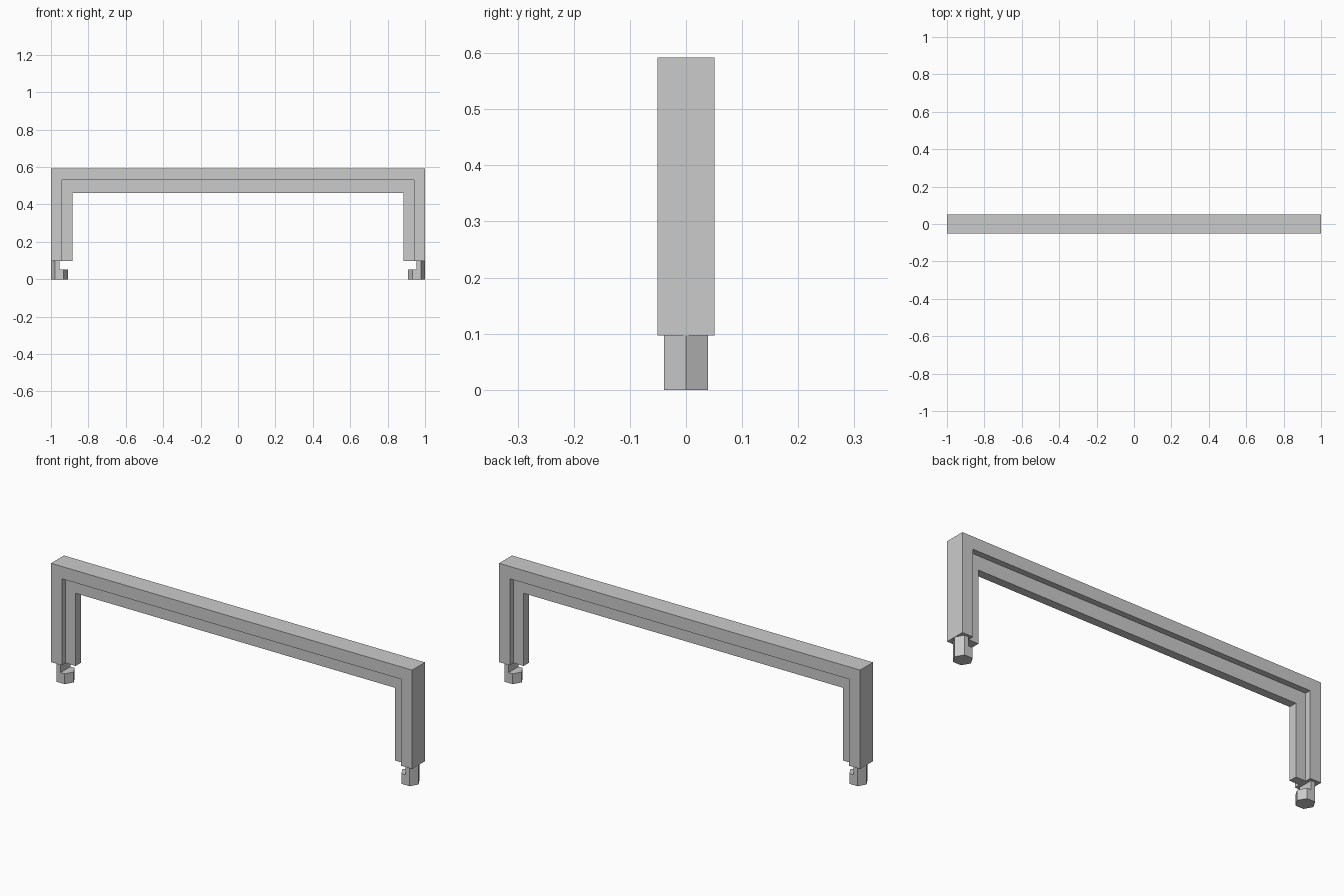
import bpy
import bmesh
from math import cos, sin, pi
from mathutils import Vector

if "Cube" in bpy.data.objects:
    bpy.data.objects.remove(bpy.data.objects["Cube"], do_unlink=True)

grey = bpy.data.materials.new("light_grey")
grey.use_nodes = True
grey.diffuse_color = (0.6, 0.6, 0.6, 1)
grey.node_tree.nodes["Principled BSDF"].inputs["Base Color"].default_value = (0.6, 0.6, 0.6, 1)


def prism(name, outline, direction):
    """Extrude a flat outline along a direction into a closed solid."""
    bm = bmesh.new()
    face = bm.faces.new([bm.verts.new(p) for p in outline])
    extruded = bmesh.ops.extrude_face_region(bm, geom=[face], use_keep_orig=True)
    top = [g for g in extruded["geom"] if isinstance(g, bmesh.types.BMVert)]
    bmesh.ops.translate(bm, verts=top, vec=Vector(direction))
    bmesh.ops.recalc_face_normals(bm, faces=bm.faces)
    mesh = bpy.data.meshes.new(name)
    bm.to_mesh(mesh)
    bm.free()
    mesh.materials.append(grey)
    obj = bpy.data.objects.new(name, mesh)
    bpy.context.collection.objects.link(obj)
    return obj


def arch(name, outer_x, inner_x, top, underside, half_depth):
    """An upside-down U bar standing on the leg ends."""
    half = [(outer_x, LEG_END), (outer_x, top)]
    inner = [(inner_x, underside), (inner_x, LEG_END)]
    points = half + [(-x, z) for x, z in reversed(half)]
    points += [(-x, z) for x, z in reversed(inner)] + inner
    outline = [(x, -half_depth, z) for x, z in points]
    return prism(name, outline, (0, 2 * half_depth, 0))


LEG_END = 0.097
FOOT_TOP = 0.052
FOOT_X = 0.955
FOOT_RADIUS = 0.045

# Broad outer bar and the thin rib lining its inside
arch("outer_frame", 1.0, 0.94, 0.592, 0.53, 0.051)
arch("inner_rib", 0.94, 0.885, 0.53, 0.461, 0.021)

# Hexagonal feet, each with a half-hexagon neck on the outer side
for side, label in ((1, "left"), (-1, "right")):
    hexagon = [(side * (FOOT_X + FOOT_RADIUS * cos(i * pi / 3)),
                FOOT_RADIUS * sin(i * pi / 3)) for i in range(6)]
    prism(label + "_foot", [(x, y, 0) for x, y in hexagon], (0, 0, FOOT_TOP))

    edge_y = FOOT_RADIUS * sin(pi / 3)
    half_hex = [hexagon[5], hexagon[0], hexagon[1],
                (side * FOOT_X, edge_y), (side * FOOT_X, -edge_y)]
    prism(label + "_foot_neck", [(x, y, FOOT_TOP) for x, y in half_hex],
          (0, 0, LEG_END - FOOT_TOP))
